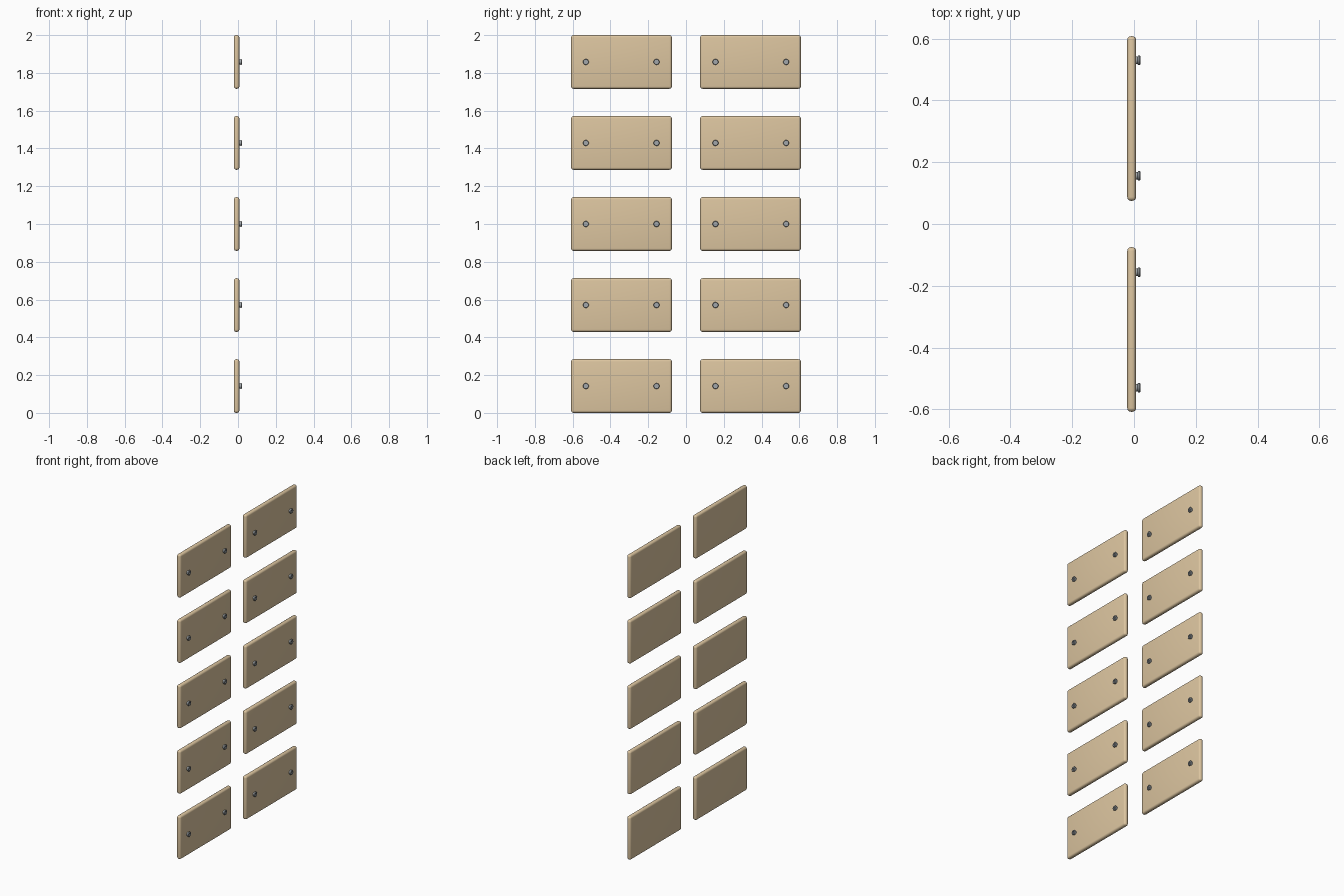
import bpy, bmesh, math
from mathutils import Matrix

if "Cube" in bpy.data.objects:
    bpy.data.objects.remove(bpy.data.objects["Cube"])

W, H, T = 0.533, 0.284, 0.029      # panel width, height, thickness
FACE_X = 0.007                     # panel face that carries the bolts
PITCH = (2 - H) / 4


def material(name, rgb):
    m = bpy.data.materials.new(name)
    m.diffuse_color = (*rgb, 1)
    m.use_nodes = True
    m.node_tree.nodes["Principled BSDF"].inputs["Base Color"].default_value = m.diffuse_color
    return m


wood = material("wood", (0.72, 0.56, 0.35))
steel = material("steel", (0.36, 0.39, 0.41))


def mesh_from(bm, name, mat):
    bmesh.ops.recalc_face_normals(bm, faces=bm.faces)
    me = bpy.data.meshes.new(name)
    bm.to_mesh(me)
    bm.free()
    me.materials.append(mat)
    me.shade_smooth()
    me.set_sharp_from_angle(angle=math.radians(35))
    return me


# Rounded board
bm = bmesh.new()
bmesh.ops.create_cube(bm, size=1, matrix=Matrix.Diagonal((T, W, H, 1)))
bmesh.ops.bevel(bm, geom=bm.edges[:], offset=0.0125, segments=4,
                profile=0.5, affect='EDGES')
panel_mesh = mesh_from(bm, "panel", wood)

# Bolt: lathed head with a raised rim and recessed socket
bm = bmesh.new()
profile = [(0, -0.004), (0.0125, -0.004), (0.0125, 0.005), (0.0155, 0.006),
           (0.0155, 0.0115), (0.0135, 0.014), (0.007, 0.014),
           (0.007, 0.008), (0, 0.008)]
verts = [bm.verts.new((x, r, 0)) for r, x in profile]
edges = [bm.edges.new(pair) for pair in zip(verts, verts[1:])]
bmesh.ops.spin(bm, geom=verts + edges, cent=(0, 0, 0), axis=(1, 0, 0),
               angle=2 * math.pi, steps=18)
bmesh.ops.remove_doubles(bm, verts=bm.verts, dist=1e-5)
bolt_mesh = mesh_from(bm, "bolt", steel)


def place(name, mesh, loc):
    ob = bpy.data.objects.new(name, mesh)
    ob.location = loc
    bpy.context.collection.objects.link(ob)


# Two columns of five panels, two bolts each
for side, label in ((-1, "left"), (1, "right")):
    for row in range(5):
        z = H / 2 + row * PITCH
        place(f"panel_{label}_{row + 1}", panel_mesh,
              (FACE_X - T / 2, side * (0.075 + W / 2), z))
        for pos, y in (("inner", 0.156), ("outer", 0.53)):
            place(f"bolt_{label}_{row + 1}_{pos}", bolt_mesh,
                  (FACE_X, side * y, z))
